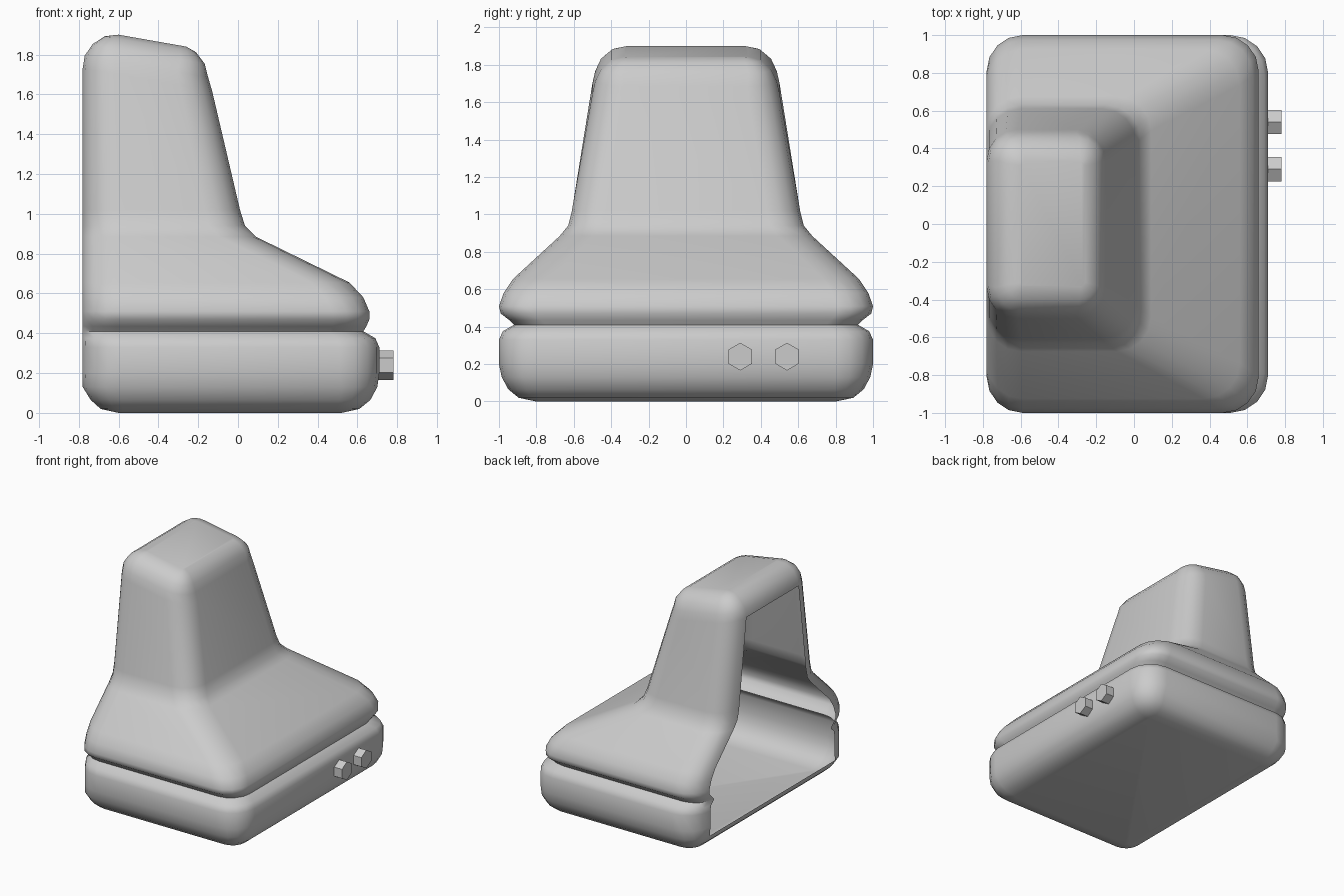
import bpy, bmesh
from math import cos, sin, pi, radians
from mathutils import Matrix

if "Cube" in bpy.data.objects:
    bpy.data.objects.remove(bpy.data.objects["Cube"])

SEG = 4            # segments per rounded corner
TILT = 0.176       # slope of the neck's top


def ring(bm, z, xb, xf, yh, r, tilt=0.0):
    """Rounded rectangle running from the rear +y corner round to the rear -y corner."""
    corners = [(xb + r, yh - r, pi), (xf - r, yh - r, pi / 2),
               (xf - r, -yh + r, 0), (xb + r, -yh + r, -pi / 2)]
    out = []
    for cx, cy, start in corners:
        for i in range(SEG + 1):
            a = start - pi / 2 * i / SEG
            x, y = cx + r * cos(a), cy + r * sin(a)
            out.append(bm.verts.new((x, y, z - tilt * (x + 0.6))))
    return out


def finish(bm, name):
    bmesh.ops.recalc_face_normals(bm, faces=bm.faces)
    me = bpy.data.meshes.new(name)
    bm.to_mesh(me)
    bm.free()
    ob = bpy.data.objects.new(name, me)
    bpy.context.collection.objects.link(ob)
    return ob


# Shell sections: z, rear x, front x, half width, corner radius, tilt
B = -0.78
bottom = [(0, -0.60, 0.52, 0.80, 0.02), (0.02, -0.69, 0.61, 0.895, 0.11),
          (0.065, -0.74, 0.665, 0.95, 0.155), (0.13, B, 0.70, 0.985, 0.18)]
middle = [(0.20, B, 0.71, 1.0, 0.2), (0.33, B, 0.71, 1.0, 0.2),
          (0.375, B, 0.69, 0.98, 0.19), (0.41, B, 0.63, 0.92, 0.17),
          (0.435, B, 0.645, 0.945, 0.17), (0.47, B, 0.66, 0.99, 0.18),
          (0.51, B, 0.66, 1.0, 0.19), (0.58, B, 0.63, 0.975, 0.19),
          (0.655, B, 0.56, 0.925, 0.19), (0.885, B, 0.09, 0.675, 0.18),
          (0.94, B, 0.035, 0.63, 0.18), (1.02, B, 0.01, 0.61, 0.18)]
top = [(1.70, B, -0.13, 0.50, 0.165, TILT), (1.765, -0.77, -0.15, 0.485, 0.155, TILT),
       (1.83, -0.73, -0.167, 0.455, 0.12, TILT), (1.88, -0.67, -0.21, 0.40, 0.08, TILT),
       (1.90, -0.60, -0.26, 0.33, 0.02, TILT)]

# Lofted body, left open at the rear between the rounded corners
bm = bmesh.new()
rings = [ring(bm, *s) for s in bottom + middle + top]
first_open, last_open = len(bottom) - 1, len(bottom) + len(middle)
for k, (lo, hi) in enumerate(zip(rings, rings[1:])):
    n = len(lo)
    for i in range(n):
        if i == n - 1 and first_open <= k < last_open:
            continue
        j = (i + 1) % n
        bm.faces.new((lo[i], lo[j], hi[j], hi[i]))
bm.faces.new(rings[0])
bm.faces.new(rings[-1])
body = finish(bm, "body_shell")
bpy.context.view_layer.objects.active = body
body.select_set(True)
bpy.ops.object.shade_smooth_by_angle(angle=radians(50))

# Two hexagonal pegs on the +x side
for i, y in enumerate((0.29, 0.54)):
    bm = bmesh.new()
    bmesh.ops.create_cone(bm, cap_ends=True, segments=6, radius1=0.074,
                          radius2=0.074, depth=0.14,
                          matrix=Matrix.Translation((0.71, y, 0.24)) @ Matrix.Rotation(pi / 2, 4, 'Y'))
    # points of the hexagon face up and down
    zs = max(v.co.z for v in bm.verts) - 0.24
    if zs < 0.07:
        bmesh.ops.rotate(bm, verts=bm.verts, cent=(0.71, y, 0.24),
                         matrix=Matrix.Rotation(pi / 6, 3, 'X'))
    finish(bm, f"peg_{i + 1}")
